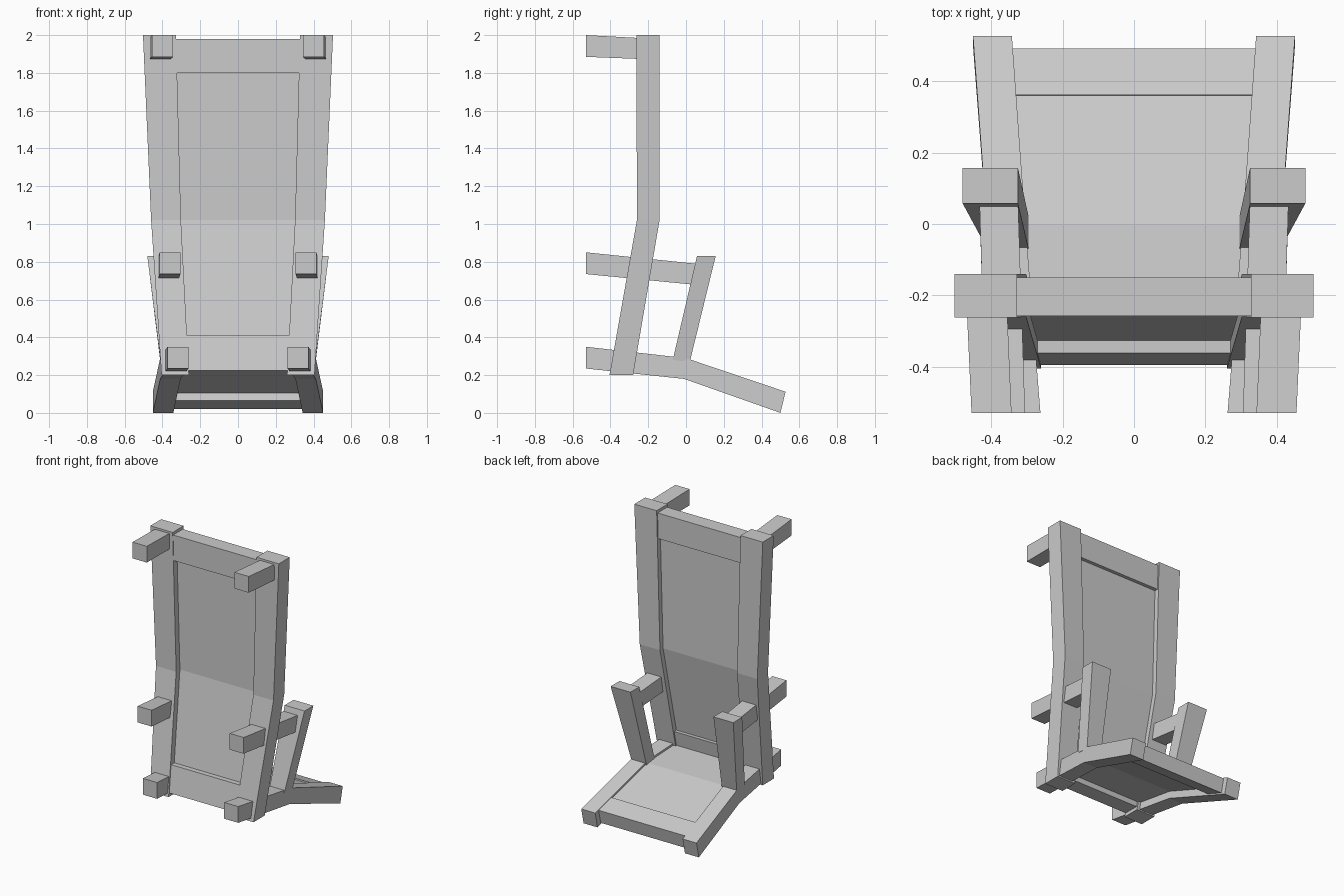
import bpy
import bmesh
from mathutils import Vector

default_cube = bpy.data.objects.get("Cube")
if default_cube:
    bpy.data.objects.remove(default_cube, do_unlink=True)

grey = bpy.data.materials.new("plain_grey")
grey.use_nodes = True
grey.diffuse_color = (0.6, 0.6, 0.6, 1)
grey.node_tree.nodes["Principled BSDF"].inputs["Base Color"].default_value = grey.diffuse_color


def section(upper, lower, inner, outer):
    """One cut through a bar: two (y, z) corners, then inner and outer x."""
    return Vector(upper), Vector(lower), inner, outer


def loft(name, sections, side=1):
    """Join rectangular cuts into a closed bar."""
    mesh = bpy.data.meshes.new(name)
    bm = bmesh.new()
    rings = []
    for upper, lower, inner, outer in sections:
        corners = [(inner, upper), (outer, upper), (outer, lower), (inner, lower)]
        rings.append([bm.verts.new((side * x, p.x, p.y)) for x, p in corners])
    for ring, following in zip(rings, rings[1:]):
        for i in range(len(ring)):
            j = (i + 1) % len(ring)
            bm.faces.new((ring[i], ring[j], following[j], following[i]))
    bm.faces.new(rings[0])
    bm.faces.new(rings[-1])
    bmesh.ops.recalc_face_normals(bm, faces=bm.faces[:])
    bm.to_mesh(mesh)
    bm.free()
    mesh.materials.append(grey)
    obj = bpy.data.objects.new(name, mesh)
    bpy.context.scene.collection.objects.link(obj)
    return obj


def pair(name, sections):
    """Mirror a bar to both sides."""
    for side, label in ((1, "left"), (-1, "right")):
        loft(f"{label}_{name}", sections, side)


def cut_at(frame, t):
    """Interpolate a frame's section at parameter t."""
    i = min(int(t), len(frame) - 2)
    return [a + (b - a) * (t - i) for a, b in zip(frame[i], frame[i + 1])]


def infill(name, frame, stops, inset_upper, inset_lower, overlap=0.015):
    """Span the gap between the two sides of a frame, set in from its faces."""
    sections = []
    for t in stops:
        upper, lower, inner, _ = cut_at(frame, t)
        across = (lower - upper).normalized()
        half = inner + overlap
        sections.append((upper + across * inset_upper,
                         lower - across * inset_lower, -half, half))
    loft(name, sections)


# Backrest posts, bent at mid height and splayed outwards
back_frame = [
    section((-0.405, 0.2), (-0.28, 0.2), 0.26, 0.405),
    section((-0.26, 1.02), (-0.14, 1.02), 0.302, 0.46),
    section((-0.262, 2), (-0.14, 2), 0.328, 0.503),
]
pair("back_post", back_frame)
infill("back_lower_rail", back_frame, (0.03, 0.256), 0.006, 0.01)
infill("back_top_rail", back_frame, (1.796, 1.98), 0.004, 0.01)
infill("back_panel", back_frame, (0.2, 1, 1.85), 0.042, 0.035)

# Seat rails, bent downwards towards the open end
seat_frame = [
    section((-0.53, 0.35), (-0.53, 0.235), 0.262, 0.373),
    section((0, 0.29), (-0.01, 0.18), 0.304, 0.412),
    section((0.527, 0.112), (0.5, 0), 0.342, 0.451),
]
pair("seat_rail", seat_frame)
infill("seat_end_rail", seat_frame, (1.688, 1.935), 0.005, 0.01)
infill("seat_panel", seat_frame, (0.35, 1, 1.75), 0.014, 0.05)

# Arm bars passing through the posts
pair("arm_bar", [
    section((-0.53, 0.85), (-0.53, 0.735), 0.305, 0.415),
    section((0.07, 0.788), (0.06, 0.677), 0.325, 0.433),
])

# Leaning arm supports standing on the seat rails
pair("arm_support", [
    section((-0.07, 0.28), (0.02, 0.27), 0.295, 0.411),
    section((0.058, 0.83), (0.157, 0.83), 0.325, 0.48),
])

# Short stubs at the top of the posts
pair("top_stub", [
    section((-0.53, 2), (-0.53, 1.885), 0.343, 0.455),
    section((-0.2, 1.982), (-0.2, 1.872), 0.357, 0.47),
])
